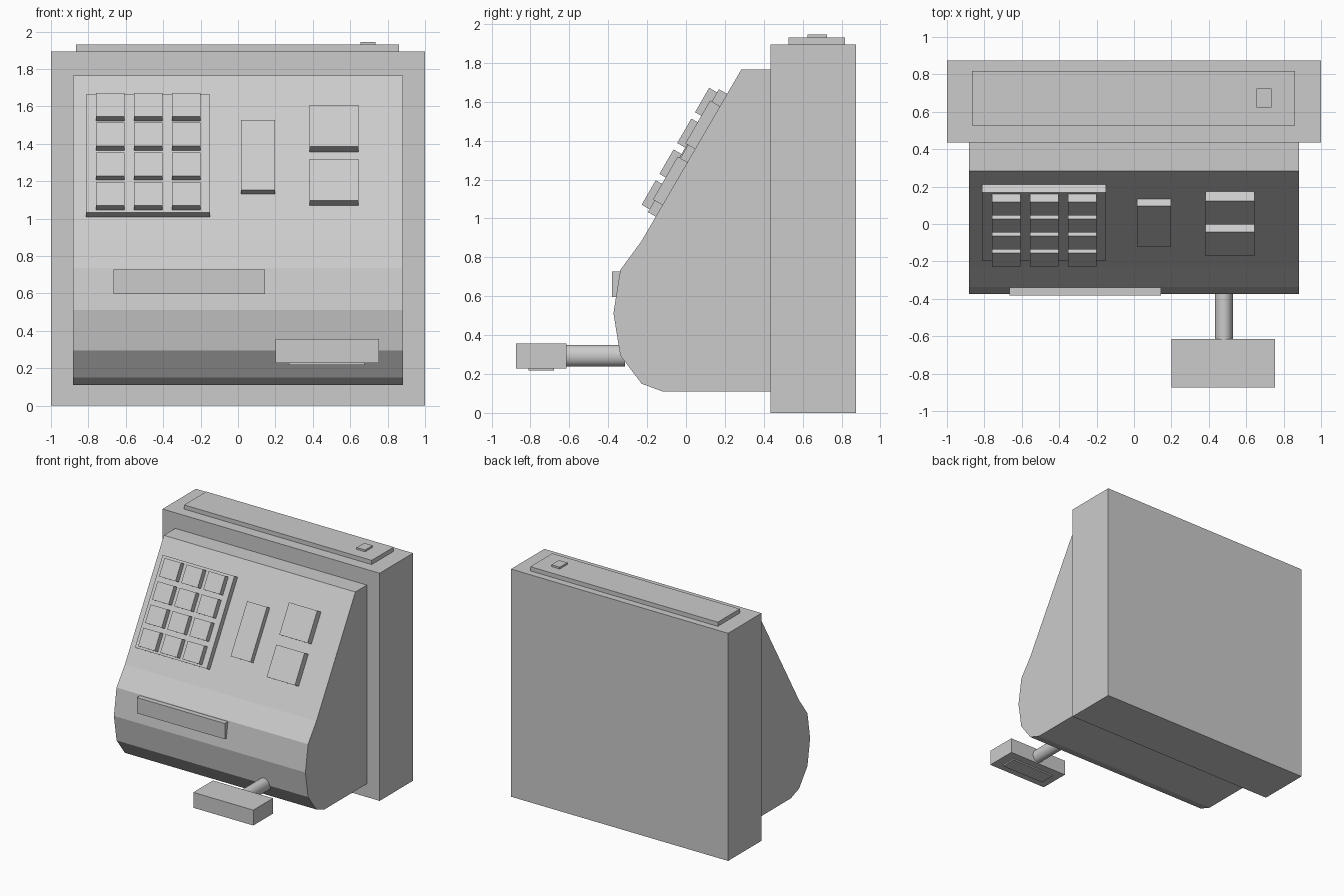
import bpy
import bmesh
import math
from mathutils import Matrix, Vector

cube = bpy.data.objects.get("Cube")
if cube:
    bpy.data.objects.remove(cube, do_unlink=True)

# Single plain grey for every part
grey = bpy.data.materials.new("plain grey")
grey.use_nodes = True
GREY = (0.6, 0.6, 0.6, 1)
grey.diffuse_color = GREY
grey.node_tree.nodes["Principled BSDF"].inputs["Base Color"].default_value = GREY


def add_object(name, bm):
    bmesh.ops.recalc_face_normals(bm, faces=bm.faces)
    mesh = bpy.data.meshes.new(name)
    bm.to_mesh(mesh)
    bm.free()
    mesh.materials.append(grey)
    obj = bpy.data.objects.new(name, mesh)
    bpy.context.collection.objects.link(obj)
    return obj


def box(name, xs, ys, zs, frame=Matrix()):
    """Box between pairs of limits, optionally placed in a tilted frame."""
    bm = bmesh.new()
    size = [b - a for a, b in (xs, ys, zs)]
    mid = [(a + b) / 2 for a, b in (xs, ys, zs)]
    place = frame @ Matrix.Translation(mid) @ Matrix.Diagonal((*size, 1))
    bmesh.ops.create_cube(bm, size=1, matrix=place)
    return add_object(name, bm)


# Back housing with its top plate and small button
box("back_housing", (-1, 1), (0.435, 0.874), (0, 1.895))
box("top_plate", (-0.865, 0.862), (0.527, 0.817), (1.89, 1.93))
box("top_button", (0.656, 0.734), (0.624, 0.724), (1.925, 1.945))

# Sloped front body, extruded across from a side profile
BODY = [(0.44, 0.11), (-0.12, 0.11), (-0.228, 0.15), (-0.338, 0.295), (-0.373, 0.513),
        (-0.338, 0.735), (-0.228, 0.885), (0.284, 1.765), (0.44, 1.765)]
bm = bmesh.new()
side = bm.faces.new([bm.verts.new((-0.882, y, z)) for y, z in BODY])
extruded = bmesh.ops.extrude_face_region(bm, geom=[side])["geom"]
bmesh.ops.translate(bm, vec=(1.764, 0, 0),
                    verts=[v for v in extruded if isinstance(v, bmesh.types.BMVert)])
add_object("front_body", bm)

# Frame on the slope: local y runs up the panel, local z points out of it
slope = Matrix.Translation(Vector((0, *BODY[6]))) @ Matrix.Rotation(math.radians(60), 4, "X")
SINK = -0.01

# Keypad with a grid of keys
box("keypad_plate", (-0.812, -0.151), (0.144, 0.874), (SINK, 0.046), slope)
for row in range(4):
    for col in range(3):
        x = -0.76 + 0.2035 * col
        t = 0.161 + 0.183 * row
        box(f"key_{row + 1}_{col + 1}", (x, x + 0.152), (t, t + 0.145), (0.04, 0.093), slope)

# Tall panel and two square buttons
box("tall_panel", (0.016, 0.199), (0.286, 0.72), (SINK, 0.04), slope)
box("lower_button", (0.383, 0.643), (0.213, 0.468), (SINK, 0.056), slope)
box("upper_button", (0.383, 0.643), (0.546, 0.801), (SINK, 0.056), slope)

# Raised label bar on the lower front
box("front_bar", (-0.665, 0.145), (-0.381, -0.32), (0.596, 0.727))

# Round arm and the block it carries
bm = bmesh.new()
bmesh.ops.create_cone(bm, cap_ends=True, segments=32, radius1=1, radius2=1, depth=0.3,
                      matrix=Matrix.Translation((0.48, -0.465, 0.294))
                      @ Matrix.Diagonal((0.048, 1, 0.056, 1))
                      @ Matrix.Rotation(math.pi / 2, 4, "X"))
arm = add_object("arm", bm)
bpy.ops.object.select_all(action="DESELECT")
arm.select_set(True)
bpy.context.view_layer.objects.active = arm
bpy.ops.object.shade_smooth_by_angle(angle=math.radians(40))

box("arm_block", (0.2, 0.753), (-0.874, -0.615), (0.229, 0.357))
box("block_pad", (0.273, 0.675), (-0.81, -0.68), (0.218, 0.235))
